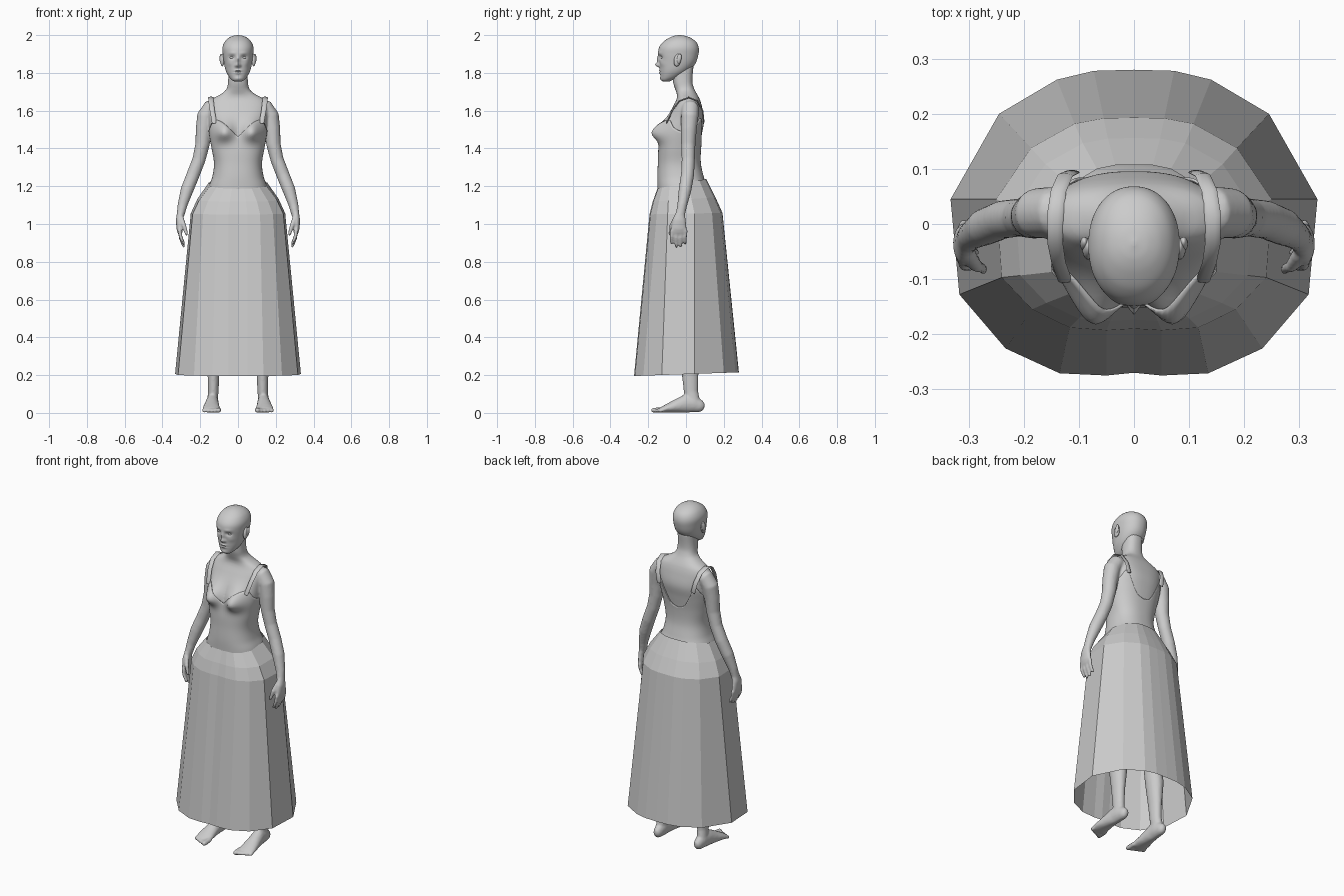
import bpy, bmesh, math
from mathutils import Vector, Matrix

if "Cube" in bpy.data.objects:
    bpy.data.objects.remove(bpy.data.objects["Cube"])

grey = bpy.data.materials.new("plain grey")
grey.use_nodes = True
grey.diffuse_color = (0.6, 0.6, 0.6, 1)
grey.node_tree.nodes["Principled BSDF"].inputs["Base Color"].default_value = (0.6, 0.6, 0.6, 1)


def interp(table, t):
    """Smooth interpolation of rows (key, values...)."""
    t = min(max(t, table[0][0]), table[-1][0])
    i = max(k for k in range(len(table) - 1) if table[k][0] <= t)
    a, b = table[i], table[i + 1]
    p, q = table[max(i - 1, 0)], table[min(i + 2, len(table) - 1)]
    h = b[0] - a[0]
    u = (t - a[0]) / h
    out = []
    for k in range(1, len(a)):
        m0 = (b[k] - p[k]) / (b[0] - p[0]) * h
        m1 = (q[k] - a[k]) / (q[0] - a[0]) * h
        out.append(a[k] + u * m0 + u * u * (3 * (b[k] - a[k]) - 2 * m0 - m1)
                   + u ** 3 * (m0 + m1 - 2 * (b[k] - a[k])))
    return out


def loft(bm, rings, caps=True):
    rows = [[bm.verts.new(p) for p in r] for r in rings]
    n = len(rows[0])
    for a, b in zip(rows, rows[1:]):
        for j in range(n):
            bm.faces.new((a[j], a[(j + 1) % n], b[(j + 1) % n], b[j]))
    if caps:
        bm.faces.new(rows[0][::-1])
        bm.faces.new(rows[-1])


def tube(bm, path, side=1, n=16):
    """Oval tube through (x, y, z, radius across, radius deep), rounded ends."""
    pts = [Vector((p[0] * side, p[1], p[2])) for p in path]
    rings = []
    for i, p in enumerate(path):
        t = (pts[min(i + 1, len(pts) - 1)] - pts[max(i - 1, 0)]).normalized()
        u = (Vector((1, 0, 0)) - t * t.x).normalized()
        v = t.cross(u)
        ra, rb = p[3], p[-1]
        ring = lambda s, d: [pts[i] + t * d + u * ra * s * math.cos(k * math.tau / n)
                             + v * rb * s * math.sin(k * math.tau / n) for k in range(n)]
        tip = min(ra, rb)
        if i == 0:
            rings += [ring(.3, -tip * .9), ring(.75, -tip * .6)]
        rings.append(ring(1, 0))
        if i == len(path) - 1:
            rings += [ring(.75, tip * .6), ring(.3, tip * .9)]
    loft(bm, rings)


def ball(bm, centre, size, turn=0):
    m = Matrix.Translation(centre) @ Matrix.Rotation(turn, 4, 'X') @ Matrix.Diagonal((*size, 1))
    bmesh.ops.create_uvsphere(bm, u_segments=20, v_segments=12, radius=1, matrix=m)


def finish(bm, name, smooth=None):
    bmesh.ops.recalc_face_normals(bm, faces=bm.faces)
    me = bpy.data.meshes.new(name)
    bm.to_mesh(me)
    bm.free()
    ob = bpy.data.objects.new(name, me)
    bpy.context.collection.objects.link(ob)
    me.materials.append(grey)
    if smooth:
        bpy.ops.object.select_all(action='DESELECT')
        ob.select_set(True)
        bpy.context.view_layer.objects.active = ob
        bpy.ops.object.shade_smooth_by_angle(angle=math.radians(smooth))
    return ob


def section(table, z, a, power, grow=0):
    """Point on a rounded cross-section; a = 0 is the front."""
    w, front, back = interp(table, z)
    w, front, back = w + grow, front - grow, back + grow
    s, c = math.sin(a), -math.cos(a)
    e = 2 / power
    x = w * math.copysign(abs(s) ** e, s)
    y = (front + back) / 2 + (back - front) / 2 * math.copysign(abs(c) ** e, c)
    return x, y


# Torso outline: height, half width, front, back
TORSO = [(1.0, .16, -.12, .10), (1.1, .165, -.14, .11), (1.2, .148, -.145, .102),
         (1.25, .13, -.146, .088), (1.32, .121, -.143, .073), (1.4, .134, -.14, .074),
         (1.48, .148, -.125, .085), (1.55, .155, -.105, .096), (1.62, .16, -.07, .085),
         (1.66, .14, -.05, .073), (1.685, .095, -.048, .06), (1.71, .063, -.056, .046),
         (1.75, .053, -.068, .034), (1.84, .05, -.075, .04)]


def torso(a, z, grow=0):
    x, y = section(TORSO, z, a, 2.4, grow)
    if y < 0:
        high = (z - 1.485) / (.06 if z > 1.485 else .045)
        y -= .06 * math.exp(-((abs(x) - .075) / .05) ** 2 - high ** 2) * min(1, -y / .06)
    return x, y, z


# Body: torso, limbs, hands and feet fused into one skin
bm = bmesh.new()
angles = [k * math.tau / 64 for k in range(64)]
loft(bm, [[torso(a, 1 + .84 * i / 70) for a in angles] for i in range(71)])
for s in (1, -1):
    tube(bm, [(.10, .02, 1.62, .04), (.145, .022, 1.612, .046), (.172, .02, 1.57, .046),
              (.182, .015, 1.5, .042), (.188, .012, 1.42, .038), (.207, .012, 1.34, .035),
              (.238, .008, 1.26, .035), (.27, -.005, 1.18, .034), (.294, -.02, 1.1, .026),
              (.304, -.03, 1.05, .021, .025)], s)
    tube(bm, [(.303, -.03, 1.06, .02, .024), (.31, -.036, 1.02, .019, .036),
              (.31, -.038, .975, .016, .042), (.307, -.038, .955, .013, .04)], s)
    for k, length in enumerate((.065, .08, .083, .068)):
        y = -.002 - .024 * k
        tube(bm, [(.309, y, .965, .011), (.303, y - .002, .965 - length * .5, .01),
                  (.288, y - .002, .965 - length, .008)], s, 10)
    tube(bm, [(.30, -.055, 1.03, .014), (.285, -.077, .99, .012),
              (.272, -.082, .945, .009)], s, 10)
    tube(bm, [(.137, .04, .045, .028, .036), (.131, .027, .11, .028, .038),
              (.13, .022, .2, .031, .044), (.128, .02, .34, .046, .056),
              (.12, 0, .52, .046, .05), (.11, -.02, .75, .065, .075),
              (.09, -.02, 1.0, .08, .09), (.08, -.02, 1.1, .07, .08)], s)
    tube(bm, [(.133, .075, .035, .025, .033), (.134, .04, .048, .032, .046),
              (.136, 0, .05, .034, .049), (.139, -.05, .037, .04, .036),
              (.141, -.1, .024, .047, .023), (.141, -.13, .016, .047, .015)], s)
    for k in range(5):
        x, r = .103 + .019 * k, (.014 if k == 0 else .011)
        tube(bm, [(x, -.12, .017, r), (x, -.172 + .009 * k, r, r)], s, 10)
body = finish(bm, "body")
fuse = body.modifiers.new("fuse", 'REMESH')
fuse.mode, fuse.voxel_size, fuse.use_smooth_shade = 'VOXEL', .006, True
relax = body.modifiers.new("relax", 'SMOOTH')
relax.factor, relax.iterations = .5, 4

# Head with sculpted face; bumps: x, height, spread x, spread z, depth
HEAD = [(1.754, .018, -.122, -.09), (1.762, .032, -.131, -.07), (1.78, .048, -.135, -.03),
        (1.81, .064, -.138, .015), (1.85, .074, -.141, .05), (1.9, .081, -.147, .066),
        (1.935, .082, -.142, .067), (1.965, .07, -.12, .053), (1.985, .05, -.09, .025),
        (1.996, .026, -.063, -.004), (2.0, .004, -.04, -.03)]
BUMPS = [(0, 1.842, .010, .011, .022), (0, 1.868, .009, .02, .011), (.012, 1.838, .006, .007, .006),
         (.032, 1.883, .015, .010, -.011), (.03, 1.905, .02, .008, .003),
         (0, 1.812, .017, .004, .007), (0, 1.799, .014, .005, .007), (0, 1.806, .022, .002, -.004),
         (.045, 1.85, .016, .016, .004), (0, 1.77, .018, .009, .004)]


def face_point(a, z):
    x, y = section(HEAD, z, a, 2.15)
    if y < -.06:
        fade = min(1, (-.06 - y) / .03)
        for bx, bz, sx, sz, d in BUMPS:
            y -= fade * d * math.exp(-((abs(x) - bx) / sx) ** 2 - ((z - bz) / sz) ** 2)
    return x, y, z


bm = bmesh.new()
around = [k * math.tau / 96 for k in range(96)]
heights = [1.877 - .123 * math.cos(math.pi * i / 80) for i in range(81)]
loft(bm, [[face_point(a, z) for a in around] for z in heights])
for s in (1, -1):
    ball(bm, (.031 * s, -.121, 1.881), (.014, .012, .008))
    ball(bm, (.083 * s, -.045, 1.868), (.011, .019, .034), -.2)
    ball(bm, (.09 * s, -.036, 1.876), (.008, .012, .026), -.2)
finish(bm, "head", 60)

# Bodice: hugs the torso up to a sweetheart front and a scooped back
NECKLINE = [(0, 1.462), (12, 1.505), (28, 1.54), (48, 1.55), (70, 1.51), (95, 1.49),
            (120, 1.52), (138, 1.56), (150, 1.51), (165, 1.44), (180, 1.42)]
bm = bmesh.new()
rings = []
for i in range(31):
    ring = []
    for a in around:
        deg = math.degrees(a)
        top = interp(NECKLINE, min(deg, 360 - deg))[0]
        ring.append(torso(a, 1.17 + (top - 1.17) * i / 30, .006))
    rings.append(ring)
loft(bm, rings, False)
bodice = finish(bm, "bodice", 50)
cloth = bodice.modifiers.new("cloth", 'SOLIDIFY')
cloth.thickness = .005

# Shoulder straps
bm = bmesh.new()
for s in (1, -1):
    tube(bm, [(.125, -.103, 1.535, .013, .004), (.137, -.07, 1.605, .013, .004),
              (.143, -.035, 1.652, .014, .004), (.143, .015, 1.67, .015, .004),
              (.137, .06, 1.652, .014, .004), (.125, .088, 1.60, .014, .004),
              (.112, .094, 1.54, .014, .004)], s, 10)
finish(bm, "shoulder_straps", 50)

# Skirt: faceted, open at the hem
HEM = [(0, -.27), (.05, -.275), (.135, -.271), (.233, -.226), (.317, -.128),
       (.333, .045), (.245, .2), (.14, .262), (.073, .278), (0, .28)]
HIP = [(0, -.19), (.05, -.193), (.117, -.188), (.185, -.155), (.24, -.097),
       (.25, .045), (.187, .138), (.108, .182), (.055, .192), (0, .193)]


def both(half):
    return half + [(-x, y) for x, y in half[-2:0:-1]]


hip = both(HIP)
bm = bmesh.new()
loft(bm, [[(x, y, .205 + .035 * y) for x, y in both(HEM)],
          [(x, y, 1.055 + .02 * y) for x, y in hip],
          [(x * .86, y * .86 - .01, 1.13 + .06 * y) for x, y in hip],
          [(x * .62, y * .67 - .022, 1.213 + .13 * y) for x, y in hip]], False)
finish(bm, "skirt")
